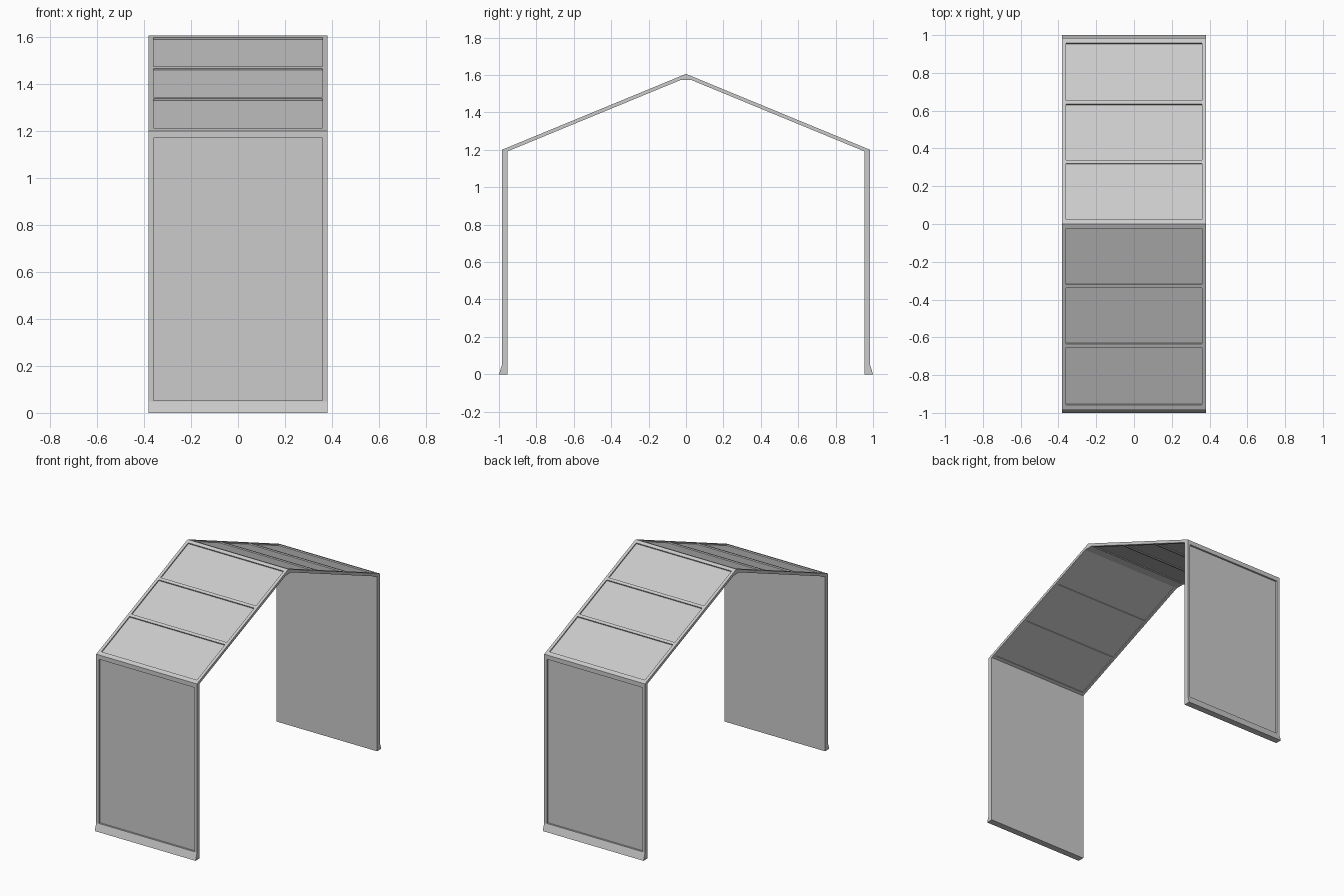
import bpy, bmesh
from mathutils import Vector

if "Cube" in bpy.data.objects:
    bpy.data.objects.remove(bpy.data.objects["Cube"])

EAVE, RIDGE_Z, EAVE_Z = 0.985, 1.606, 1.2
SLOPE = (RIDGE_Z - EAVE_Z) / EAVE
NORMAL = Vector((SLOPE, 1)).normalized()      # roof normal in (y, z)


def add_prism(bm, pts, half_x):
    """Extrude a (y, z) outline along x."""
    a = [bm.verts.new((-half_x, y, z)) for y, z in pts]
    b = [bm.verts.new((half_x, y, z)) for y, z in pts]
    bm.faces.new(a)
    bm.faces.new(b[::-1])
    n = len(pts)
    for i in range(n):
        j = (i + 1) % n
        bm.faces.new((a[i], b[i], b[j], a[j]))


def make_object(name, bm):
    bmesh.ops.recalc_face_normals(bm, faces=bm.faces)
    mesh = bpy.data.meshes.new(name)
    bm.to_mesh(mesh)
    bm.free()
    ob = bpy.data.objects.new(name, mesh)
    bpy.context.collection.objects.link(ob)
    return ob


def roof_slab(side, a, b, drop, low, high):
    """Cutter outline following the roof slope, between two normal offsets."""
    p = [Vector((y, RIDGE_Z - drop - SLOPE * y)) for y in (a, b)]
    pts = [p[0] + NORMAL * low, p[1] + NORMAL * low,
           p[1] + NORMAL * high, p[0] + NORMAL * high]
    return [(side * q.x, q.y) for q in pts]


# Shell: flared feet, thin walls and pitched roof
DROP = 0.021
half = [(0.03, RIDGE_Z - DROP - SLOPE * 0.03),
        (0.955, RIDGE_Z - DROP - SLOPE * 0.955),
        (0.955, 0), (1.0, 0), (0.985, 0.048), (EAVE, EAVE_Z)]
outline = half + [(0, RIDGE_Z)] + [(-y, z) for y, z in reversed(half)]
bm = bmesh.new()
add_prism(bm, outline, 0.38)
shell = make_object("shelter_frame", bm)

# Recessed panels: one per outer wall, three above and below each roof slope
bm = bmesh.new()
for s in (-1, 1):
    add_prism(bm, [(s * 0.973, 0.052), (s * 1.05, 0.052),
                   (s * 1.05, 1.17), (s * 0.973, 1.17)], 0.36)
    for a, b in ((0.023, 0.32), (0.34, 0.634), (0.654, 0.957)):
        add_prism(bm, roof_slab(s, a, b, 0, -0.008, 0.02), 0.36)
    for a, b in ((0.04, 0.32), (0.34, 0.634), (0.654, 0.935)):
        add_prism(bm, roof_slab(s, a, b, DROP, -0.02, 0.006), 0.36)
cutter = make_object("panel_cutter", bm)
cutter.hide_render = True
cutter.hide_set(True)

mod = shell.modifiers.new("panels", 'BOOLEAN')
mod.operation = 'DIFFERENCE'
mod.solver = 'EXACT'
mod.object = cutter

# Bake the recesses and drop the cutter
bpy.context.view_layer.update()
baked = bpy.data.meshes.new_from_object(
    shell.evaluated_get(bpy.context.evaluated_depsgraph_get()))
shell.modifiers.clear()
shell.data = baked
bpy.data.objects.remove(cutter)
